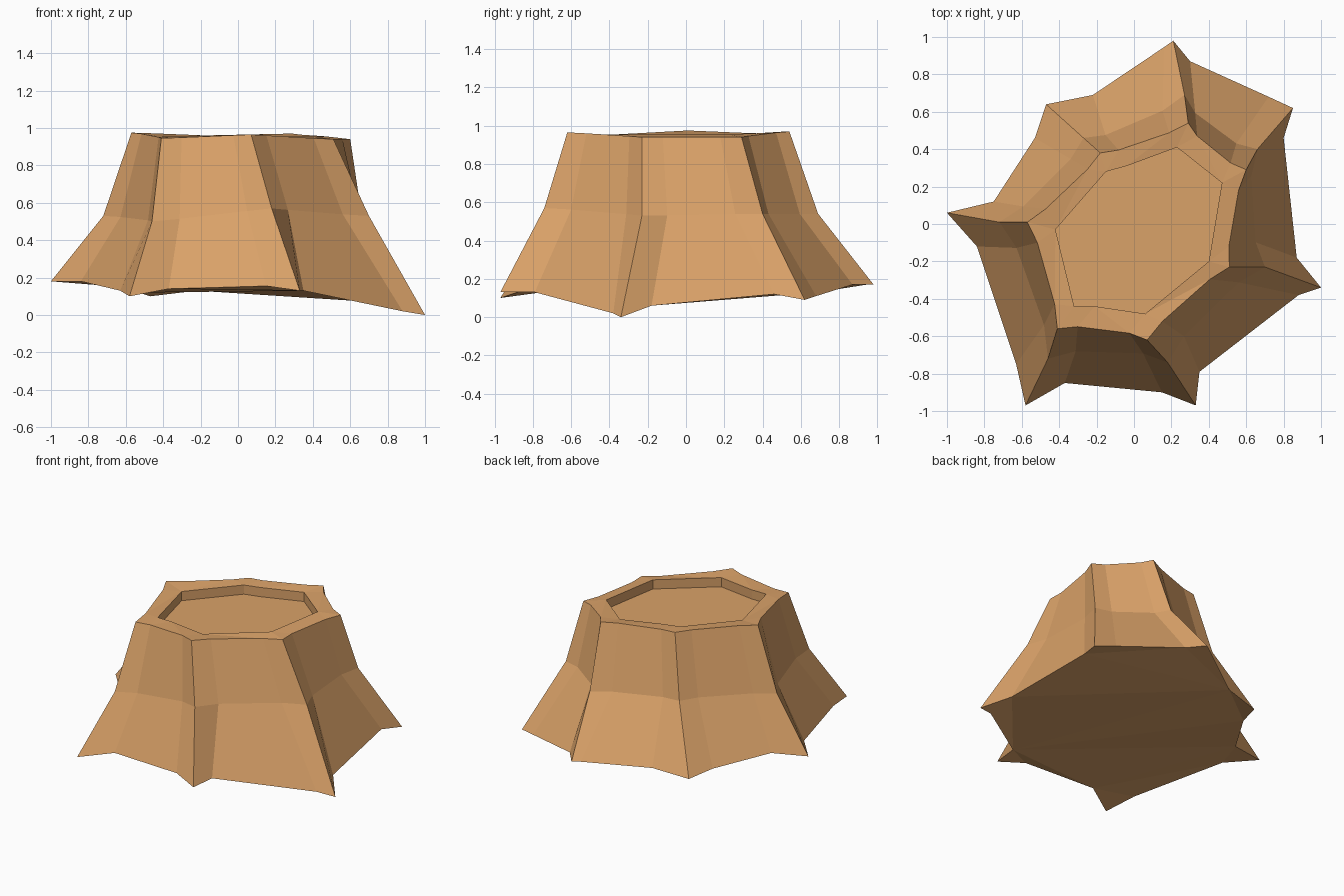
import bpy
import bmesh
from mathutils import Vector

cube = bpy.data.objects.get("Cube")
if cube:
    bpy.data.objects.remove(cube, do_unlink=True)


def make_material(name, colour):
    material = bpy.data.materials.new(name)
    material.use_nodes = True
    material.diffuse_color = colour
    shader = next(n for n in material.node_tree.nodes if n.type == "BSDF_PRINCIPLED")
    shader.inputs["Base Color"].default_value = colour
    shader.inputs["Roughness"].default_value = 1
    return material


# Root ridges, counterclockwise: foot, bend and crown
ridges = [
    ((1, -.34, 0), (.7, -.23, .53), (.51, -.23, .94)),
    ((.85, .62, .09), (.66, .4, .54), (.6, .29, .94)),
    ((.21, .98, .17), (.27, .69, .54), (.29, .54, .97)),
    ((-.47, .64, .1), (-.27, .46, .53), (-.18, .38, .96)),
    ((-1, .06, .18), (-.72, .01, .53), (-.57, .01, .975)),
    ((-.58, -.97, .1), (-.46, -.72, .5), (-.41, -.56, .945)),
    ((.33, -.97, .13), (.18, -.74, .57), (.07, -.62, .965)),
]

# Ground edge of the hollow after each ridge: its start and its end
hollow_feet = [
    ((.87, -.18, .06), (.8, .46, .12)),
    ((.72, .68, .11), (.3, .87, .17)),
    ((.16, .945, .17), (-.22, .69, .13)),
    ((-.53, .46, .12), (-.75, .12, .16)),
    ((-.84, -.12, .18), (-.63, -.75, .13)),
    ((-.37, -.85, .14), (.15, -.9, .155)),
    ((.35, -.79, .13), (.88, -.38, .02)),
]

# Outline of the sunken cut
cut_outline = [(.4, -.2), (.47, .22), (.23, .41), (-.04, .31), (-.15, .28),
               (-.42, -.03), (-.32, -.44), (-.21, -.44), (.06, -.48)]


def upper_ring(level, squeeze):
    """Ridge points with the hollows between them pulled towards the middle."""
    points = []
    for index, ridge in enumerate(ridges):
        start = Vector(ridge[level])
        end = Vector(ridges[(index + 1) % len(ridges)][level])
        points.append(start)
        for along in (.2, .8):
            hollow = start.lerp(end, along)
            points.append(Vector((hollow.x * squeeze, hollow.y * squeeze, hollow.z)))
    return points


def add_loop(bm, points):
    """Closed loop of vertices and edges."""
    verts = [bm.verts.new(point) for point in points]
    edges = [bm.edges.new((a, b)) for a, b in zip(verts, verts[1:] + verts[:1])]
    return verts, edges


def add_wall(bm, lower, upper):
    """Quads joining two loops of equal length."""
    for i in range(len(lower)):
        j = (i + 1) % len(lower)
        bm.faces.new((lower[i], lower[j], upper[j], upper[i]))


bm = bmesh.new()

# Flared bark wall
foot_points = []
for ridge, hollow in zip(ridges, hollow_feet):
    foot_points += [ridge[0], *hollow]
foot, foot_edges = add_loop(bm, foot_points)
bend, bend_edges = add_loop(bm, upper_ring(1, .94))
crown, crown_edges = add_loop(bm, upper_ring(2, .96))
add_wall(bm, foot, bend)
add_wall(bm, bend, crown)

# Underside
underside = bm.faces.new(list(reversed(foot)))

# Rim, short inner wall and sunken floor
lip, lip_edges = add_loop(bm, [(x, y, .955) for x, y in cut_outline])
floor, floor_edges = add_loop(bm, [(x, y, .89) for x, y in cut_outline])
bmesh.ops.bridge_loops(bm, edges=crown_edges + lip_edges)
add_wall(bm, lip, floor)
bm.faces.new(floor)

bmesh.ops.triangulate(bm, faces=[underside])
bmesh.ops.recalc_face_normals(bm, faces=bm.faces[:])

mesh = bpy.data.meshes.new("stump")
bm.to_mesh(mesh)
bm.free()
mesh.materials.append(make_material("tan_wood", (.7, .36, .14, 1)))
stump = bpy.data.objects.new("stump", mesh)
bpy.context.collection.objects.link(stump)
